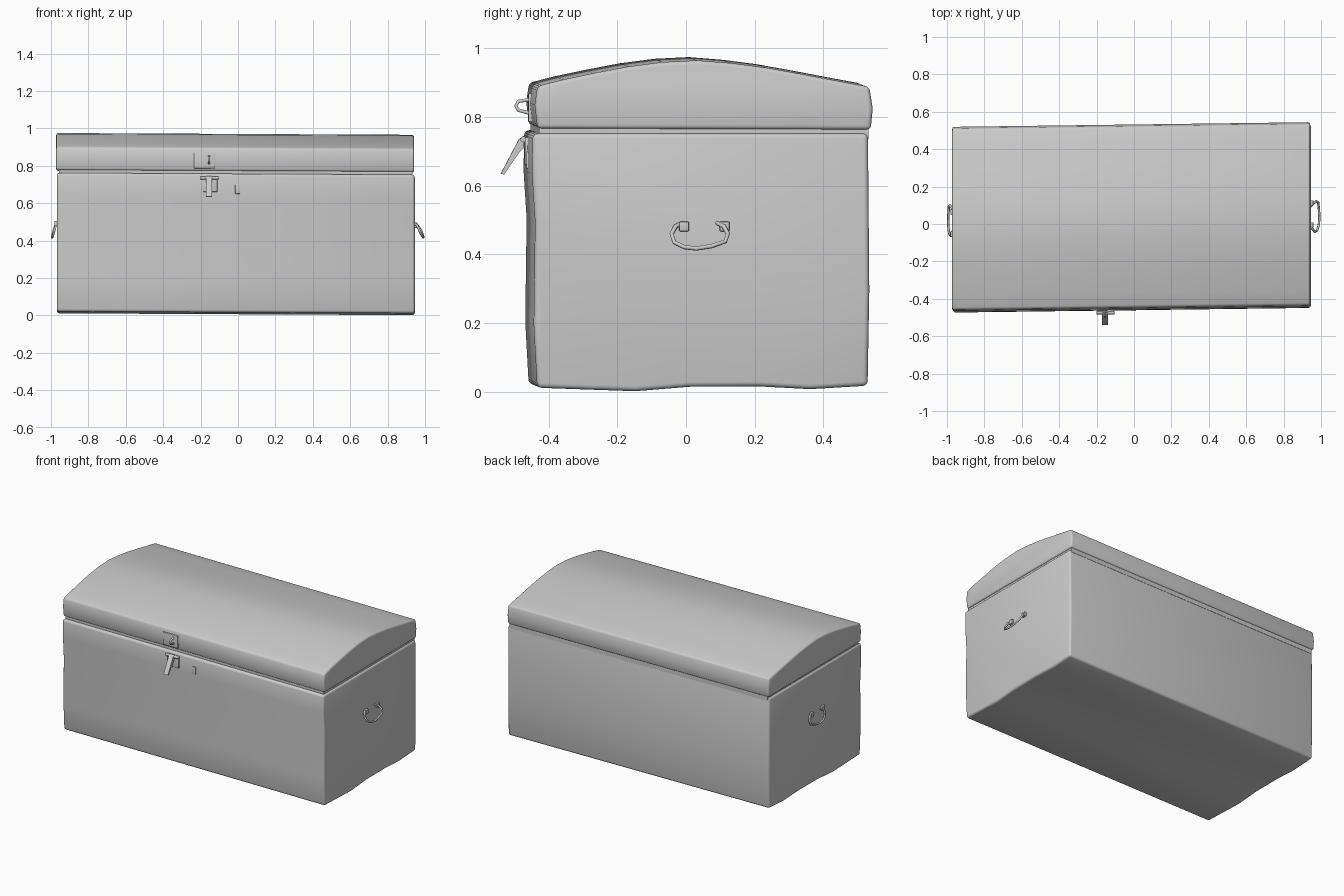
import bpy, bmesh, math
from mathutils import Vector

if "Cube" in bpy.data.objects:
    bpy.data.objects.remove(bpy.data.objects["Cube"])


def lean(p):
    """Slight skew of the old trunk along its length."""
    return Vector((p[0], p[1] + 0.013 * p[0], p[2] - 0.005 * p[0]))


def finish(obj, angle=38):
    bpy.ops.object.select_all(action='DESELECT')
    obj.select_set(True)
    bpy.context.view_layer.objects.active = obj
    bpy.ops.object.shade_smooth_by_angle(angle=math.radians(angle))


def extrude_x(name, profile, x0, x1, bevel=0.0):
    """Extrude a closed (y, z) profile along x and round its hard edges."""
    bm = bmesh.new()
    ends = [[bm.verts.new(lean((x, y, z))) for y, z in profile] for x in (x0, x1)]
    bm.faces.new(ends[0])
    bm.faces.new(ends[1][::-1])
    n = len(profile)
    for i in range(n):
        j = (i + 1) % n
        bm.faces.new((ends[0][i], ends[1][i], ends[1][j], ends[0][j]))
    bmesh.ops.recalc_face_normals(bm, faces=bm.faces)
    if bevel:
        hard = [e for e in bm.edges if e.calc_face_angle(0) > math.radians(40)]
        bmesh.ops.bevel(bm, geom=hard, offset=bevel, segments=3, profile=0.5,
                        affect='EDGES', clamp_overlap=True)
    mesh = bpy.data.meshes.new(name)
    bm.to_mesh(mesh)
    bm.free()
    obj = bpy.data.objects.new(name, mesh)
    bpy.context.collection.objects.link(obj)
    finish(obj)
    return obj


def box(name, x0, x1, y0, y1, z0, z1, bevel=0.0):
    return extrude_x(name, [(y0, z0), (y1, z0), (y1, z1), (y0, z1)], x0, x1, bevel)


def wire(name, points, radius):
    """Bent metal rod through the given points."""
    curve = bpy.data.curves.new(name, 'CURVE')
    curve.dimensions = '3D'
    curve.bevel_depth = radius
    curve.bevel_resolution = 1
    curve.use_fill_caps = True
    spline = curve.splines.new('POLY')
    spline.points.add(len(points) - 1)
    for sp, p in zip(spline.points, points):
        sp.co = (*p, 1)
    obj = bpy.data.objects.new(name, curve)
    bpy.context.collection.objects.link(obj)
    return obj


# Body: slightly uneven bottom and a gently dented front
body_profile = [(-0.446, 0.016), (-0.16, 0.006), (0.0, 0.019), (0.2, 0.02),
                (0.35, 0.012), (0.517, 0.022), (0.522, 0.3), (0.518, 0.757),
                (-0.459, 0.757), (-0.461, 0.64), (-0.452, 0.5), (-0.456, 0.2)]
extrude_x("trunk_body", body_profile, -0.968, 0.945, 0.014)

# Recessed rim filling the groove between body and lid
box("lid_seam", -0.957, 0.933, -0.44, 0.52, 0.74, 0.79)

# Arched lid: straight lip with a shallow curved roof
roof = [(0.522, 0.893), (0.42, 0.912), (0.32, 0.931), (0.22, 0.949), (0.12, 0.962),
        (0.02, 0.970), (-0.08, 0.965), (-0.18, 0.952), (-0.28, 0.933),
        (-0.37, 0.914), (-0.445, 0.895)]
lid_profile = [(-0.445, 0.771), (0.526, 0.768), (0.532, 0.83)] + roof + [(-0.453, 0.84)]
extrude_x("arched_lid", lid_profile, -0.972, 0.942, 0.012)

# Lid staple and its plate
box("lid_latch_plate", -0.235, -0.125, -0.457, -0.44, 0.785, 0.868, 0.003)
wire("lid_staple", [(-0.155, -0.45, 0.852), (-0.155, -0.488, 0.846), (-0.155, -0.496, 0.833),
                    (-0.155, -0.488, 0.82), (-0.155, -0.45, 0.81)], 0.006)

# Body latch: plate, hinge barrel and hanging hasp
box("lock_plate", -0.198, -0.11, -0.468, -0.45, 0.66, 0.74, 0.003)
wire("hasp_barrel", [(-0.2, -0.474, 0.735), (-0.105, -0.474, 0.735)], 0.009)
extrude_x("hasp", [(-0.47, 0.745), (-0.485, 0.735), (-0.538, 0.634), (-0.528, 0.632),
                   (-0.485, 0.695), (-0.47, 0.71)], -0.172, -0.14)
box("key_plate", -0.015, 0.012, -0.465, -0.45, 0.65, 0.7, 0.003)

# Side handles: hanging rod loops with two mounting eyes
for side, x, shift, out in (("right", 0.945, 0.0, 1), ("left", -0.968, -0.022, -1)):
    path = [(-0.004, -0.01, 0.492), (0.012, -0.03, 0.482), (0.022, -0.042, 0.46),
            (0.034, -0.034, 0.435), (0.043, -0.005, 0.421), (0.046, 0.03, 0.417),
            (0.044, 0.075, 0.424), (0.04, 0.115, 0.438), (0.03, 0.122, 0.46),
            (0.014, 0.11, 0.482), (-0.004, 0.09, 0.492)]
    reach = 1.0 if out > 0 else 0.55
    wire(side + "_handle", [(x + out * d * reach, y + shift, z) for d, y, z in path], 0.0065)
    for k, y in (("front", -0.018), ("back", 0.1)):
        a, b = sorted((x - out * 0.006, x + out * 0.014))
        box(f"{side}_handle_{k}_mount", a, b, y + shift - 0.014, y + shift + 0.014,
            0.472, 0.5, 0.003)
